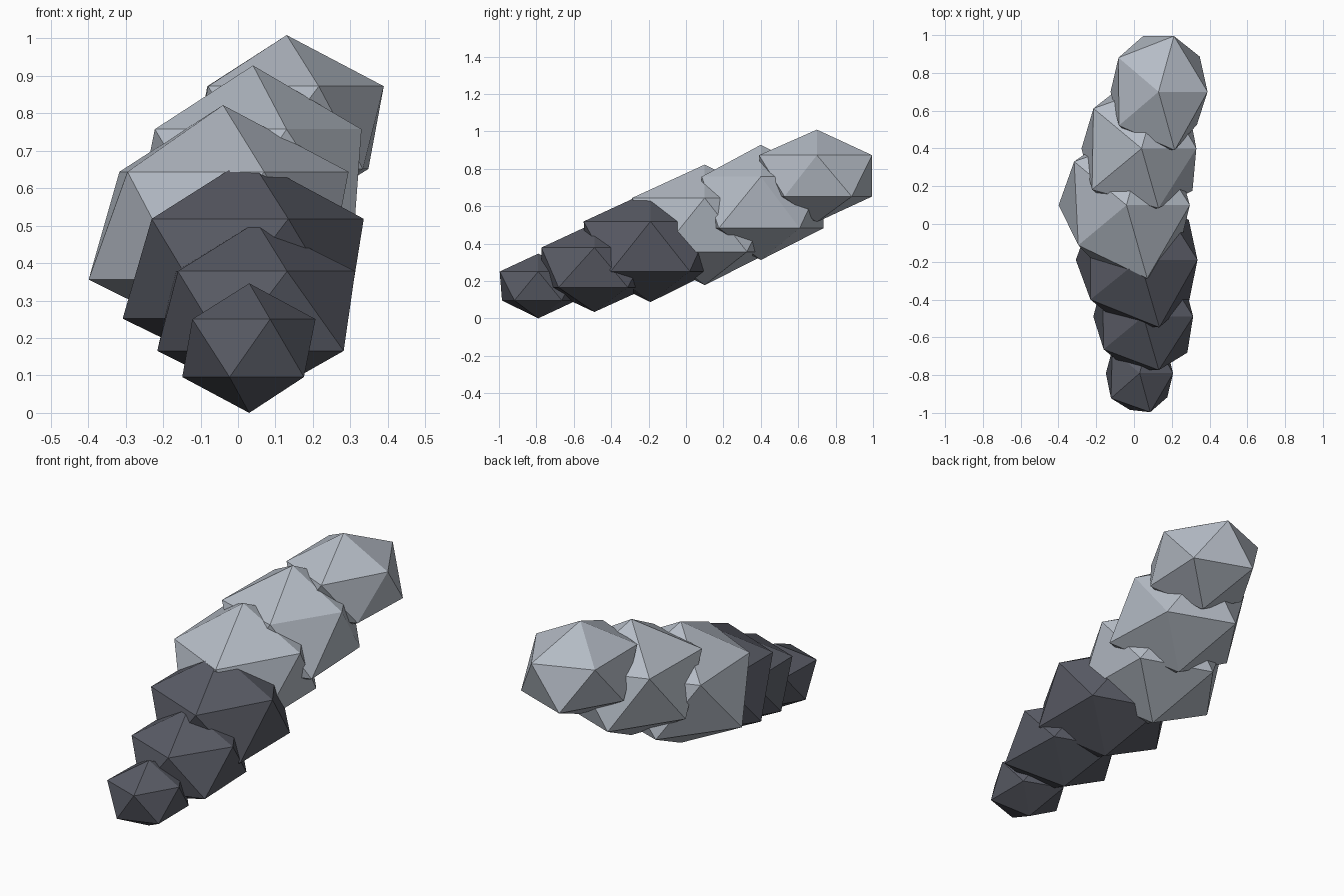
import bpy, bmesh, math

cube = bpy.data.objects.get("Cube")
if cube:
    bpy.data.objects.remove(cube, do_unlink=True)


def make_material(name, color):
    mat = bpy.data.materials.new(name)
    mat.use_nodes = True
    mat.diffuse_color = color
    mat.node_tree.nodes["Principled BSDF"].inputs["Base Color"].default_value = color
    return mat


pale_grey = make_material("pale_grey", (0.46, 0.50, 0.56, 1))
dark_grey = make_material("dark_grey", (0.10, 0.105, 0.13, 1))


def make_rock(name, mat, center, size, upper, lower):
    """Stretched icosahedron; upper and lower give each ring corner's reach in percent."""
    bm = bmesh.new()
    bmesh.ops.create_icosphere(bm, subdivisions=1, radius=1)
    for v in bm.verts:
        if abs(v.co.z) < 0.9:
            # Corners of a ring are a fifth of a turn apart
            step = round(math.degrees(math.atan2(v.co.y, v.co.x))) % 360 // 72
            reach = (upper if v.co.z > 0 else lower)[step] / 100
            v.co.x *= reach
            v.co.y *= reach
        v.co = [c + s * p for c, s, p in zip(center, size, v.co)]
    mesh = bpy.data.meshes.new(name)
    bm.to_mesh(mesh)
    bm.free()
    mesh.materials.append(mat)
    rock = bpy.data.objects.new(name, mesh)
    bpy.context.collection.objects.link(rock)
    return rock


# Dark rocks, from the low front end upward
make_rock("front_tip_rock", dark_grey, (0.03, -0.79, 0.173), (0.20, 0.24, 0.173),
          (99, 100, 100, 105, 101), (100, 100, 100, 95, 101))
make_rock("front_middle_rock", dark_grey, (0.05, -0.49, 0.272), (0.30, 0.34, 0.238),
          (98, 100, 100, 97, 98), (100, 100, 99, 97, 107))
make_rock("front_inner_rock", dark_grey, (0.03, -0.19, 0.385), (0.36, 0.40, 0.298),
          (95, 97, 100, 100, 105), (100, 98, 105, 100, 101))

# Pale rocks, rising to the back end
make_rock("back_inner_rock", pale_grey, (-0.04, 0.10, 0.50), (0.375, 0.43, 0.322),
          (100, 100, 102, 94, 106), (100, 97, 107, 100, 103))
make_rock("back_middle_rock", pale_grey, (0.04, 0.40, 0.62), (0.345, 0.395, 0.308),
          (94, 100, 102, 105, 94), (100, 100, 103, 100, 108))
make_rock("back_tip_rock", pale_grey, (0.13, 0.70, 0.762), (0.29, 0.34, 0.247),
          (100, 102, 101, 100, 107), (104, 102, 98, 100, 97))
